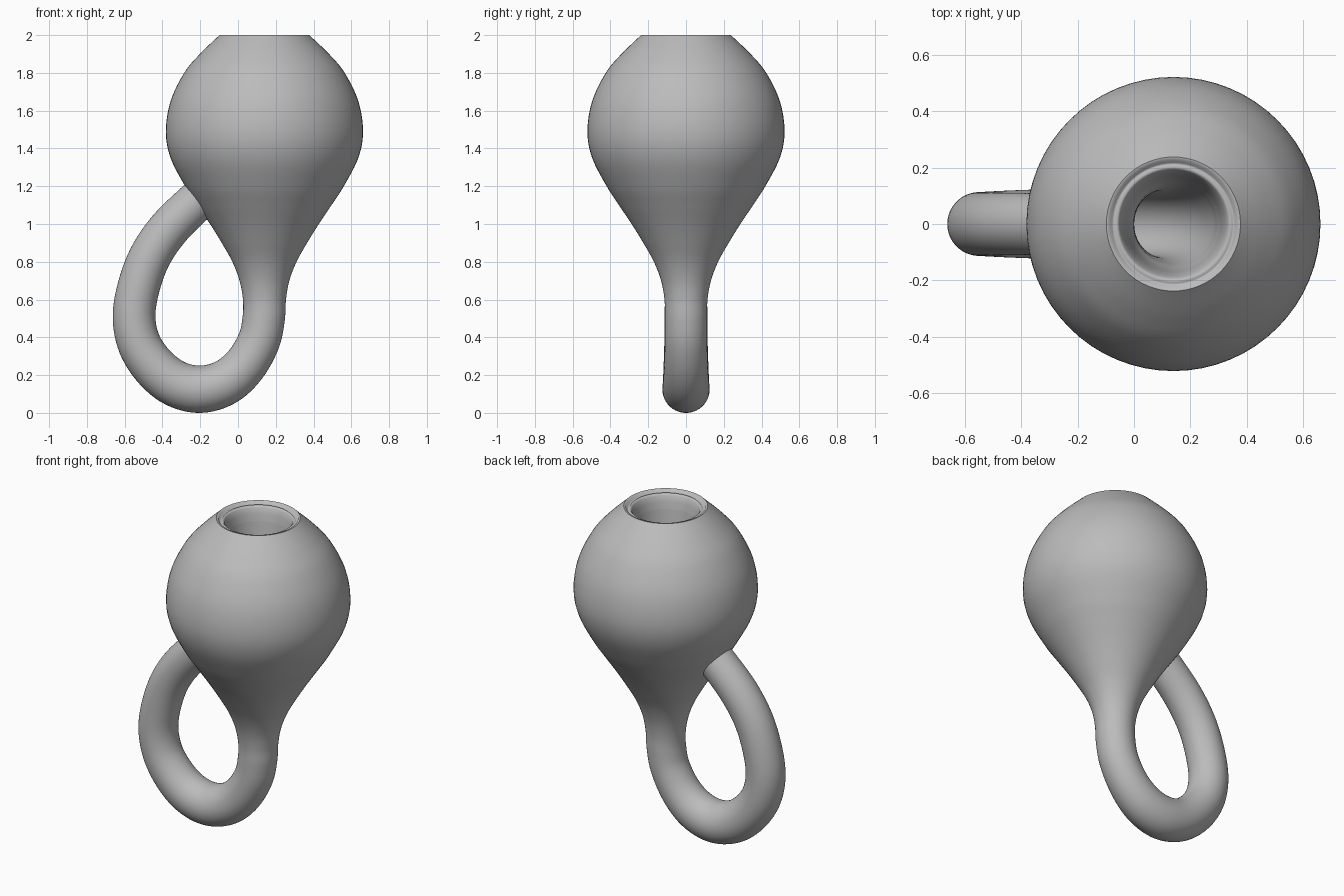
import bpy
import bmesh
import math
from mathutils import Vector

SEGMENTS = 64
STEPS_PER_SPAN = 6
AXIS_X = 0.14

default_cube = bpy.data.objects.get("Cube")
if default_cube:
    bpy.data.objects.remove(default_cube, do_unlink=True)


def make_material(name, colour):
    material = bpy.data.materials.new(name)
    material.use_nodes = True
    material.diffuse_color = colour
    shader = material.node_tree.nodes["Principled BSDF"]
    shader.inputs["Base Color"].default_value = colour
    return material


def smooth_path(stations, steps):
    """Catmull-Rom through stations whose components are x, z and radius."""
    points = [Vector(station) for station in stations]
    points = [points[0] * 2 - points[1]] + points + [points[-1] * 2 - points[-2]]
    result = []
    for before, start, end, after in zip(points, points[1:], points[2:], points[3:]):
        for step in range(steps):
            t = step / steps
            leave = (end - before) / 2
            arrive = (after - start) / 2
            offset = end - start
            result.append(start + leave * t
                          + (offset * 3 - leave * 2 - arrive) * t ** 2
                          + (leave + arrive - offset * 2) * t ** 3)
    result.append(points[-2])
    return result


def add_ring(bm, station, direction):
    """Add a circle of vertices square to a direction in the xz plane."""
    x, z, radius = station
    across = Vector((-direction.y, 0, direction.x))
    centre = Vector((x, 0, z))
    ring = []
    for index in range(SEGMENTS):
        angle = math.tau * index / SEGMENTS
        side = across * math.cos(angle) + Vector((0, math.sin(angle), 0))
        ring.append(bm.verts.new(centre + side * radius))
    return ring


def sweep(name, stations, material, upright=False):
    """Skin circles along a path; upright keeps every circle level."""
    bm = bmesh.new()
    rings = []
    last = len(stations) - 1
    for index, station in enumerate(stations):
        direction = Vector((0, -1))
        if not upright:
            ahead = stations[min(index + 1, last)]
            behind = stations[max(index - 1, 0)]
            direction = (ahead - behind).xy.normalized()
        rings.append(add_ring(bm, station, direction))
    for ring, following in zip(rings, rings[1:]):
        for index in range(SEGMENTS):
            after = (index + 1) % SEGMENTS
            bm.faces.new((ring[index], ring[after], following[after], following[index]))
    mesh = bpy.data.meshes.new(name)
    bmesh.ops.recalc_face_normals(bm, faces=bm.faces)
    bm.to_mesh(mesh)
    bm.free()
    mesh.materials.append(material)
    part = bpy.data.objects.new(name, mesh)
    bpy.context.collection.objects.link(part)
    mesh.shade_smooth()
    return part


grey = make_material("plain grey", (0.5, 0.5, 0.5, 1))

# Bulb narrowing to the neck, then the pipe that loops back up inside it
bulb_profile = [
    (2, 0.238), (1.9, 0.342), (1.8, 0.425), (1.65, 0.497), (1.49, 0.522),
    (1.35, 0.497), (1.2, 0.42), (1.1, 0.355), (1, 0.288), (0.9, 0.226),
    (0.8, 0.17), (0.7, 0.132), (0.6, 0.114),
]
bulb = [(AXIS_X, height, radius) for height, radius in bulb_profile]

loop = [
    (0.136, 0.5, 0.112), (0.11, 0.38, 0.112), (0.035, 0.25, 0.115),
    (-0.07, 0.16, 0.121), (-0.2, 0.125, 0.125), (-0.33, 0.155, 0.123),
    (-0.44, 0.24, 0.119), (-0.52, 0.36, 0.115), (-0.55, 0.5, 0.113),
    (-0.53, 0.65, 0.112), (-0.47, 0.82, 0.111), (-0.37, 0.97, 0.11),
    (-0.23, 1.11, 0.108),
]

# Hidden end of the pipe, flaring up to the mouth
inner_pipe = [
    (-0.08, 1.24, 0.108), (0.04, 1.38, 0.11), (0.11, 1.53, 0.12),
    (AXIS_X, 1.7, 0.142), (AXIS_X, 1.8, 0.16), (AXIS_X, 1.9, 0.174),
]
sweep("bottle_body", smooth_path(bulb + loop + inner_pipe, STEPS_PER_SPAN), grey)

# Lip with a shallow groove joining the bulb to the flared pipe
lip_profile = [
    (2, 0.238), (1.998, 0.226), (1.98, 0.218), (1.978, 0.21),
    (1.988, 0.203), (1.975, 0.192), (1.94, 0.182), (1.9, 0.174),
]
lip = [Vector((AXIS_X, height, radius)) for height, radius in lip_profile]
sweep("mouth_lip", lip, grey, upright=True)
